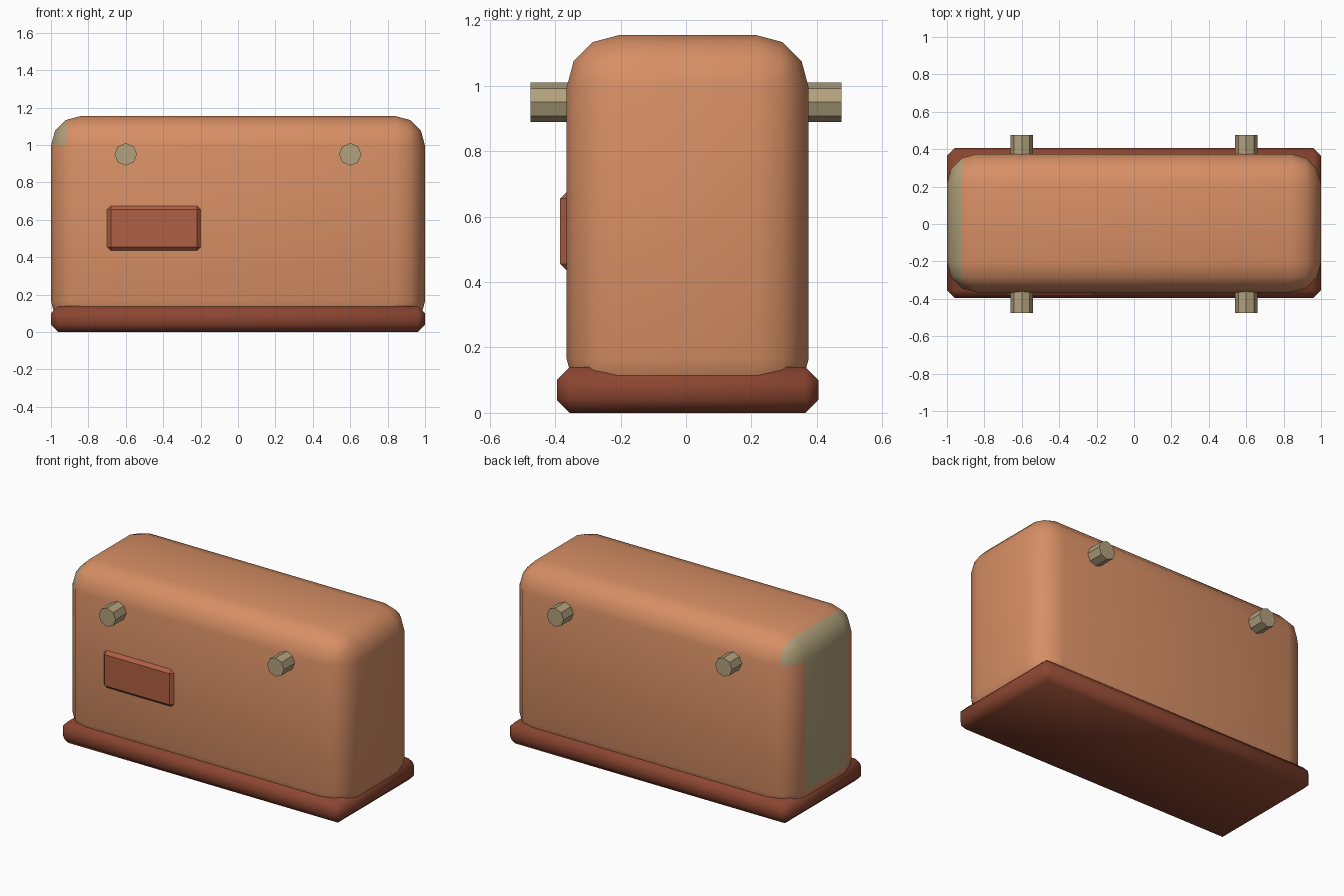
import bpy
import bmesh
from math import radians
from mathutils import Matrix, Vector

cube = bpy.data.objects.get("Cube")
if cube:
    bpy.data.objects.remove(cube, do_unlink=True)


def material(name, rgb):
    """Flat material from 0-255 display values, stored as linear."""
    linear = [((c / 255 + 0.055) / 1.055) ** 2.4 for c in rgb] + [1.0]
    mat = bpy.data.materials.new(name)
    mat.use_nodes = True
    mat.diffuse_color = linear
    mat.node_tree.nodes["Principled BSDF"].inputs["Base Color"].default_value = linear
    return mat


copper = material("copper orange", (215, 143, 101))
dark_rust = material("dark rust", (140, 70, 49))
rust = material("rust", (176, 96, 68))
khaki = material("khaki", (178, 162, 125))


def finish(name, bm, mats, angle):
    """Turn the bmesh into an object and smooth it below the given angle."""
    mesh = bpy.data.meshes.new(name)
    bm.normal_update()
    bm.to_mesh(mesh)
    bm.free()
    obj = bpy.data.objects.new(name, mesh)
    bpy.context.collection.objects.link(obj)
    for mat in mats:
        mesh.materials.append(mat)
    bpy.ops.object.select_all(action='DESELECT')
    obj.select_set(True)
    bpy.context.view_layer.objects.active = obj
    bpy.ops.object.shade_smooth_by_angle(angle=radians(angle))
    return obj


def bevelled_box(low, high, width, segments):
    """Box between two corners with every edge bevelled."""
    low, high = Vector(low), Vector(high)
    bm = bmesh.new()
    bmesh.ops.create_cube(bm, size=1)
    bmesh.ops.scale(bm, vec=high - low, verts=bm.verts)
    bmesh.ops.translate(bm, vec=(low + high) / 2, verts=bm.verts)
    bmesh.ops.bevel(bm, geom=list(bm.edges), offset=width, offset_type='OFFSET',
                    segments=segments, profile=0.5, affect='EDGES')
    return bm


# Rounded body, with a khaki end panel that runs over the top edge
bm = bevelled_box((-1, -0.365, 0.005), (1, 0.375, 1.155), 0.16, 3)
for face in bm.faces:
    c = face.calc_center_median()
    upper_rim = c.z > 1.0 and c.x < -0.925
    if c.x < -0.999 or upper_rim:
        face.material_index = 1
finish("body", bm, [copper, khaki], 60)

# Chamfered base tray
finish("base", bevelled_box((-1, -0.395, 0), (1, 0.405, 0.14), 0.04, 1),
       [dark_rust], 50)

# Raised plate on the front
finish("front_plate",
       bevelled_box((-0.70, -0.385, 0.435), (-0.20, -0.335, 0.675), 0.02, 1),
       [rust], 30)

# Octagonal pegs running through the body
for side, x in (("right", -0.6), ("left", 0.6)):
    bm = bmesh.new()
    bmesh.ops.create_cone(bm, cap_ends=True, segments=8, radius1=0.06,
                          radius2=0.06, depth=0.95,
                          matrix=Matrix.Translation((x, 0, 0.95))
                          @ Matrix.Rotation(radians(90), 4, 'X'))
    finish(side + "_peg", bm, [khaki], 30)
